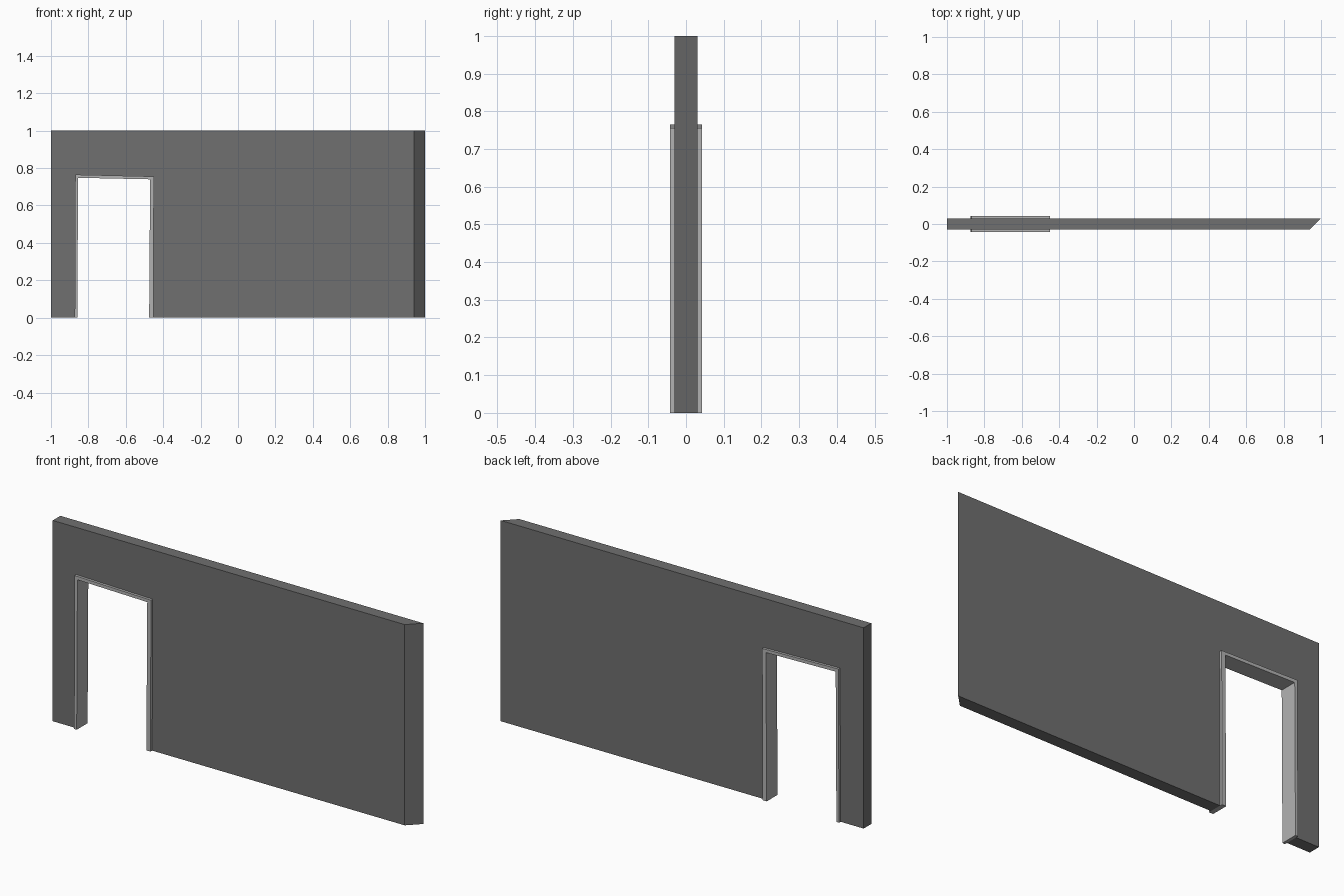
import bpy, bmesh

if "Cube" in bpy.data.objects:
    bpy.data.objects.remove(bpy.data.objects["Cube"])


def grey(name, v):
    m = bpy.data.materials.new(name)
    m.diffuse_color = (v, v, v, 1)
    m.use_nodes = True
    m.node_tree.nodes["Principled BSDF"].inputs["Base Color"].default_value = m.diffuse_color
    return m


def extrude_profile(name, front, back, y, mat):
    """Solid between two matching xz outlines at -y and +y."""
    bm = bmesh.new()
    f = [bm.verts.new((x, -y, z)) for x, z in front]
    b = [bm.verts.new((x, y, z)) for x, z in back]
    bm.faces.new(f)
    bm.faces.new(b[::-1])
    n = len(f)
    for i in range(n):
        j = (i + 1) % n
        bm.faces.new((f[j], f[i], b[i], b[j]))
    bmesh.ops.recalc_face_normals(bm, faces=bm.faces)
    me = bpy.data.meshes.new(name)
    bm.to_mesh(me)
    bm.free()
    ob = bpy.data.objects.new(name, me)
    me.materials.append(mat)
    bpy.context.collection.objects.link(ob)
    return ob


# Slightly crooked doorway outlines, left foot to right foot
outer = [(-0.873, 0), (-0.870, 0.765), (-0.450, 0.755), (-0.452, 0)]
inner = [(-0.859, 0), (-0.855, 0.748), (-0.470, 0.740), (-0.475, 0)]


# Wall with doorway notch; the right end is mitred at 45 degrees
def wall_outline(right):
    return [(-1, 0)] + outer + [(right, 0), (right, 1), (-1, 1)]


extrude_profile("wall", wall_outline(0.94), wall_outline(1.0), 0.03,
                grey("wall_grey", 0.16))

# Door frame lining the opening and standing proud on both sides
frame = outer + inner[::-1]
extrude_profile("door_frame", frame, frame, 0.043, grey("frame_grey", 0.45))
